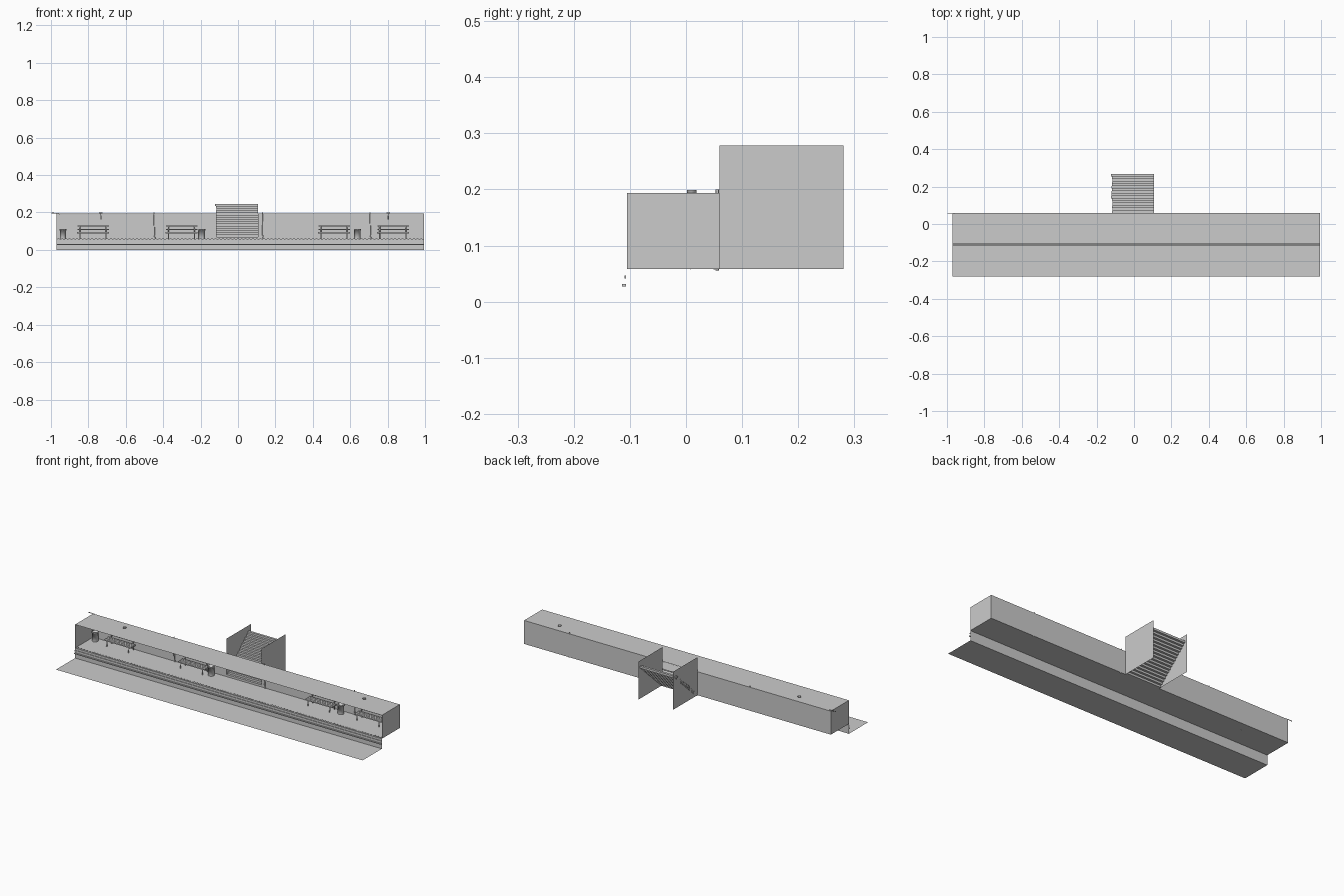
import bpy, bmesh, math, random
from mathutils import Vector

if "Cube" in bpy.data.objects:
    bpy.data.objects.remove(bpy.data.objects["Cube"])

random.seed(4)
X0, X1 = -0.97, 0.995           # station ends
EDGE, BACK = -0.105, 0.06       # platform edge and rear wall
FLOOR, ROOF, TRACK = 0.058, 0.194, -0.28


def finish(name, bm):
    mesh = bpy.data.meshes.new(name)
    bm.to_mesh(mesh)
    bm.free()
    ob = bpy.data.objects.new(name, mesh)
    bpy.context.collection.objects.link(ob)
    return ob


def quad(name, *pts):
    bm = bmesh.new()
    bm.faces.new([bm.verts.new(p) for p in pts])
    return finish(name, bm)


def add_box(bm, x0, x1, y0, y1, z0, z1):
    vs = bmesh.ops.create_cube(bm, size=1)["verts"]
    for v in vs:
        v.co = Vector((x1 if v.co.x > 0 else x0, y1 if v.co.y > 0 else y0, z1 if v.co.z > 0 else z0))


def box(name, *b):
    bm = bmesh.new()
    add_box(bm, *b)
    return finish(name, bm)


def lathe(name, x, y, profile, n=16):
    # stacked rings of (radius, z) around a vertical axis
    bm = bmesh.new()
    rings = [[bm.verts.new((x + r * math.cos(2 * math.pi * i / n),
                            y + r * math.sin(2 * math.pi * i / n), z)) for i in range(n)]
             for r, z in profile]
    for a, b in zip(rings, rings[1:]):
        for i in range(n):
            bm.faces.new((a[i], a[(i + 1) % n], b[(i + 1) % n], b[i]))
    bm.faces.new(rings[0][::-1])
    bm.faces.new(rings[-1])
    for f in bm.faces:
        f.smooth = len(f.verts) == 4
    return finish(name, bm)


def pipe(name, pts, r):
    cu = bpy.data.curves.new(name, "CURVE")
    cu.dimensions = "3D"
    cu.bevel_depth, cu.bevel_resolution, cu.use_fill_caps = r, 1, True
    sp = cu.splines.new("POLY")
    sp.points.add(len(pts) - 1)
    for p, c in zip(sp.points, pts):
        p.co = (*c, 1)
    ob = bpy.data.objects.new(name, cu)
    bpy.context.collection.objects.link(ob)


def flat(name, x0, x1, y0, y1, z):
    return quad(name, (x0, y0, z), (x1, y0, z), (x1, y1, z), (x0, y1, z))


def upright(name, x0, x1, y, z0, z1):
    return quad(name, (x0, y, z0), (x1, y, z0), (x1, y, z1), (x0, y, z1))


def side(name, x, y0, y1, z0, z1):
    return quad(name, (x, y0, z0), (x, y1, z0), (x, y1, z1), (x, y0, z1))


# Station shell
SL, SR = -0.115, 0.107
flat("track_bed", X0, X1, TRACK, EDGE, 0)
upright("platform_face", X0, X1, EDGE, 0, FLOOR)
flat("platform_floor", X0, X1, EDGE, BACK, FLOOR)
flat("ceiling", X0, X1, EDGE, BACK, ROOF)
upright("rear_wall_left", X0, SL, BACK, FLOOR, ROOF)
upright("rear_wall_right", SR, X1, BACK, FLOOR, ROOF)
side("end_wall_left", X0, EDGE, BACK, FLOOR, ROOF)
side("end_wall_right", X1, EDGE, BACK, FLOOR, ROOF)

# Ledges along the platform face
box("lower_cable_ledge", X0, X1, -0.114, -0.107, 0.027, 0.032)
box("upper_cable_ledge", X0, X1, -0.110, -0.107, 0.041, 0.047)

# Raised warning studs near the platform edge
bm = bmesh.new()
for i in range(98):
    x = X0 + 0.005 + i * 0.02
    add_box(bm, x, x + 0.01, EDGE + 0.004, EDGE + 0.012, FLOOR, FLOOR + 0.003)
finish("warning_studs", bm)

# Staircase with side walls
side("stair_wall_left", SL, BACK, 0.281, FLOOR, 0.278)
side("stair_wall_right", SR, BACK, 0.281, FLOOR, 0.278)
bm = bmesh.new()
for i in range(16):
    y, z = BACK + i * 0.0129, FLOOR + i * 0.0117
    left = SL - random.uniform(0.0, 0.008)
    add_box(bm, left, SR, y, y + 0.0135, z, z + 0.0122)
finish("stair_steps", bm)

# Benches
for k, cx in enumerate((-0.775, -0.302, 0.513, 0.828), 1):
    bm = bmesh.new()
    for y in (0.004, 0.019, 0.034):
        add_box(bm, cx - 0.086, cx + 0.086, y, y + 0.012, 0.088, 0.095)
    add_box(bm, cx - 0.082, cx + 0.086, 0.050, 0.054, 0.124, 0.130)
    add_box(bm, cx - 0.082, cx + 0.086, 0.048, 0.052, 0.106, 0.111)
    finish(f"bench_{k}_slats", bm)
    for s in (-1, 1):
        x = cx + s * 0.07
        pipe(f"bench_{k}_frame", [(x, 0.006, 0.058), (x, 0.008, 0.086), (x, 0.044, 0.086),
                                  (x, 0.056, 0.130)], 0.003)
        pipe(f"bench_{k}_rear_leg", [(x, 0.044, 0.086), (x, 0.052, 0.058)], 0.003)

# Litter bins
for x in (-0.936, -0.193, 0.638):
    lathe("litter_bin", x, 0.03, [(0.017, FLOOR), (0.017, 0.105), (0.019, 0.105), (0.019, 0.111),
                                  (0.014, 0.111), (0.014, 0.068)])

# Wall pipes
for x in (-0.447, 0.132, 0.708):
    pipe("wall_drain_pipe", [(x + 0.004, 0.056, 0.056), (x, 0.056, 0.08), (x - 0.002, 0.056, 0.2)], 0.003)
pipe("overhead_pipe", [(-0.998, 0.055, 0.197), (-0.96, 0.055, 0.197), (-0.955, 0.055, 0.188),
                       (SL - 0.01, 0.055, 0.188)], 0.002)

# Hanging lamps
for x in (-0.733, 0.803):
    lathe("hanging_lamp", x, 0.01, [(0.003, 0.162), (0.003, 0.182), (0.001, 0.184), (0.001, 0.194),
                                    (0.009, 0.194), (0.009, 0.199)], 10)
